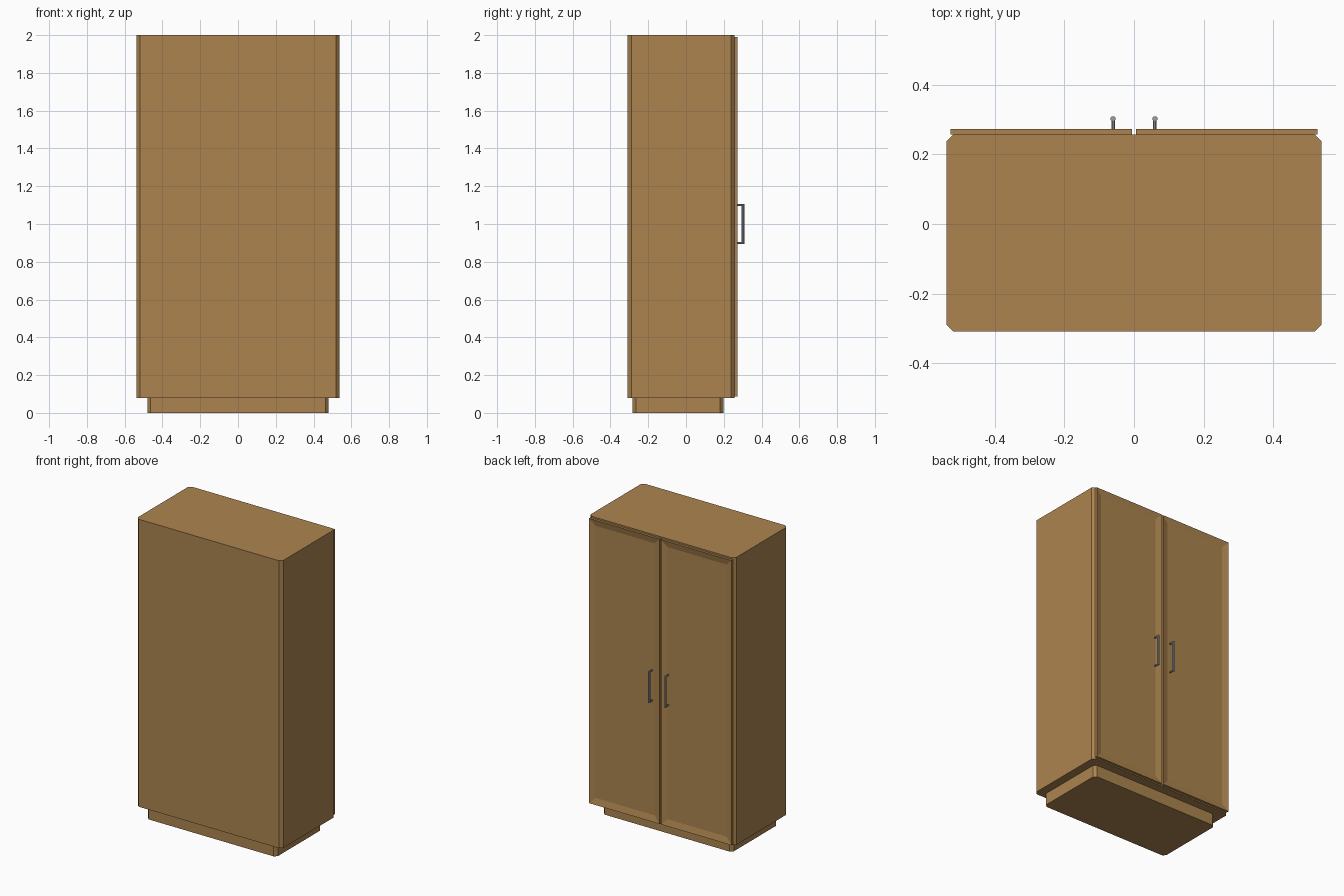
import bpy, bmesh
from mathutils import Matrix, Vector

if "Cube" in bpy.data.objects:
    bpy.data.objects.remove(bpy.data.objects["Cube"])


def material(name, rgb):
    m = bpy.data.materials.new(name)
    m.diffuse_color = (*rgb, 1)
    m.use_nodes = True
    m.node_tree.nodes["Principled BSDF"].inputs["Base Color"].default_value = m.diffuse_color
    return m


WOOD = material("warm_wood", (0.413, 0.231, 0.078))
METAL = material("grey_metal", (0.33, 0.34, 0.36))


def finish(name, bm, mat):
    bmesh.ops.recalc_face_normals(bm, faces=bm.faces)
    me = bpy.data.meshes.new(name)
    bm.to_mesh(me)
    bm.free()
    me.materials.append(mat)
    ob = bpy.data.objects.new(name, me)
    bpy.context.collection.objects.link(ob)
    return ob


def box_bmesh(lo, hi):
    lo, hi = Vector(lo), Vector(hi)
    size = hi - lo
    bm = bmesh.new()
    bmesh.ops.create_cube(bm, size=1, matrix=Matrix.Translation((lo + hi) / 2)
                          @ Matrix.Diagonal((*size, 1)))
    return bm


def chamfered_box(name, lo, hi, cut):
    """Box whose four upright edges are chamfered."""
    bm = box_bmesh(lo, hi)
    upright = [e for e in bm.edges
               if abs(e.verts[0].co.z - e.verts[1].co.z) > 0.01]
    bmesh.ops.bevel(bm, geom=upright, offset=cut, offset_type='OFFSET',
                    segments=1, affect='EDGES')
    return finish(name, bm, WOOD)


def rod(bm, a, b, radius):
    """Octagonal rod between two points."""
    a, b = Vector(a), Vector(b)
    turn = Vector((0, 0, 1)).rotation_difference(b - a).to_matrix().to_4x4()
    spin = Matrix.Rotation(0.3926991, 4, 'Z')
    bmesh.ops.create_cone(bm, cap_ends=True, segments=8, radius1=radius,
                          radius2=radius, depth=(b - a).length,
                          matrix=Matrix.Translation((a + b) / 2) @ turn @ spin)


# Carcass and recessed plinth
chamfered_box("cabinet_body", (-0.538, -0.309, 0.08), (0.538, 0.257, 2.0), 0.02)
chamfered_box("plinth", (-0.48, -0.283, 0), (0.48, 0.199, 0.08), 0.018)

for side, s in (("left", -1), ("right", 1)):
    # Door with a sunken centre panel
    x0, x1 = sorted((s * 0.006, s * 0.526))
    bm = box_bmesh((x0, 0.2565, 0.088), (x1, 0.273, 1.99))
    bm.normal_update()
    front = [f for f in bm.faces if f.normal.y > 0.9]
    bmesh.ops.inset_region(bm, faces=front, thickness=0.06)
    for v in front[0].verts:
        v.co.y -= 0.01
    finish(side + "_door", bm, WOOD)

    # Bar handle on two posts
    bm = bmesh.new()
    x = s * 0.06
    rod(bm, (x, 0.302, 0.895), (x, 0.302, 1.105), 0.0075)
    for z in (0.90, 1.10):
        rod(bm, (x, 0.272, z), (x, 0.302, z), 0.0055)
    finish(side + "_handle", bm, METAL)
